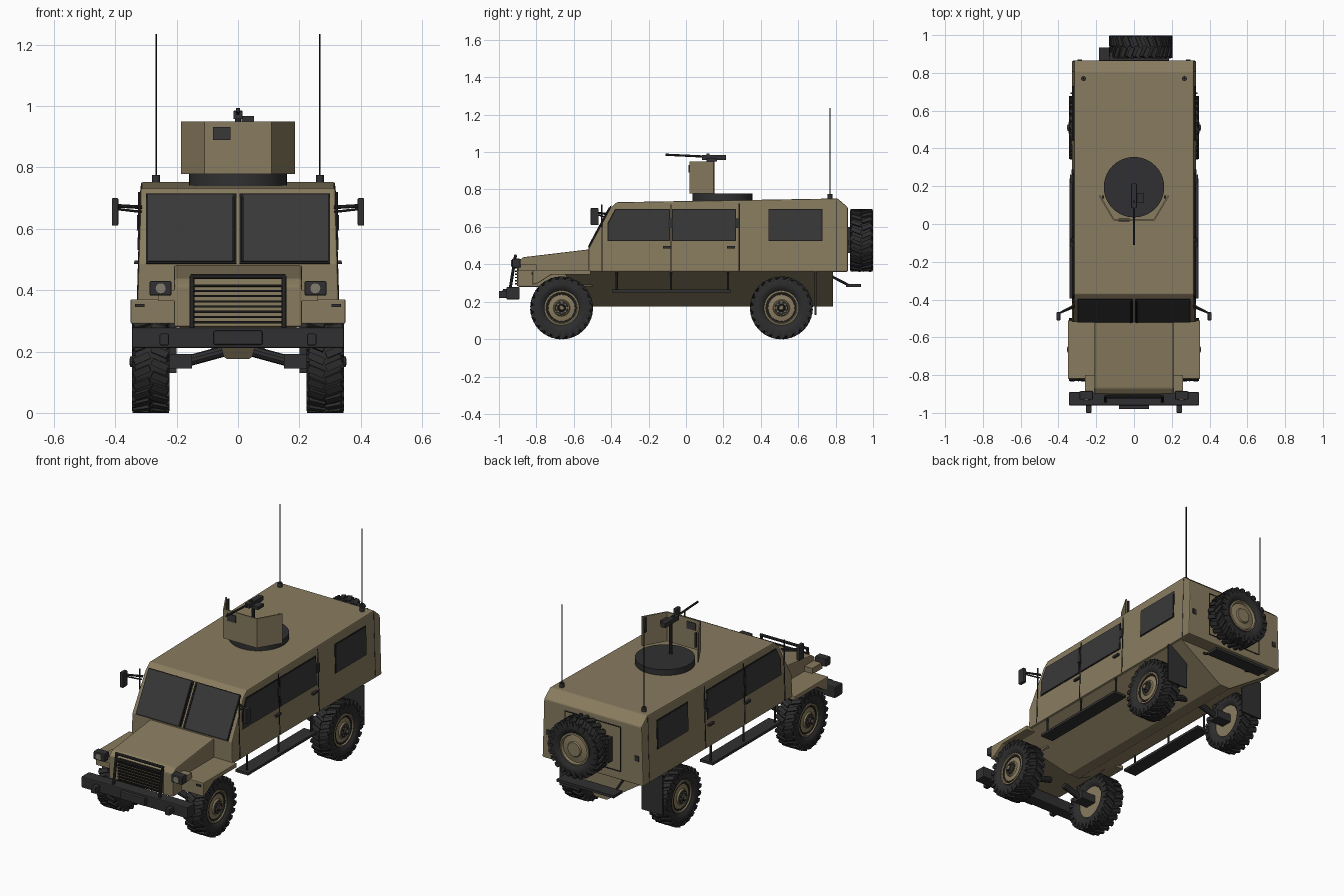
import bpy, bmesh, math
from mathutils import Vector, Matrix

if "Cube" in bpy.data.objects:
    bpy.data.objects.remove(bpy.data.objects["Cube"])


def material(name, r, g, b):
    m = bpy.data.materials.new(name)
    m.use_nodes = True
    m.diffuse_color = (r, g, b, 1)
    node = m.node_tree.nodes["Principled BSDF"]
    node.inputs["Base Color"].default_value = (r, g, b, 1)
    node.inputs["Roughness"].default_value = 0.8
    return m


TAN = material("desert tan", 0.25, 0.2, 0.115)
DARK = material("dark grey metal", 0.03, 0.03, 0.032)
RUBBER = material("tyre rubber", 0.026, 0.026, 0.027)
GLASS = material("tinted glass", 0.04, 0.04, 0.041)
BLACK = material("black trim", 0.01, 0.01, 0.01)
LENS = material("lamp lens", 0.22, 0.2, 0.16)


def finish(name, bm, mat, bevel=0, smooth=False):
    bmesh.ops.recalc_face_normals(bm, faces=bm.faces)
    me = bpy.data.meshes.new(name)
    bm.to_mesh(me)
    bm.free()
    me.materials.append(mat)
    ob = bpy.data.objects.new(name, me)
    bpy.context.collection.objects.link(ob)
    if bevel:
        mod = ob.modifiers.new("soft edges", "BEVEL")
        mod.width, mod.segments = bevel, 2
    if smooth:
        bpy.ops.object.select_all(action="DESELECT")
        ob.select_set(True)
        bpy.context.view_layer.objects.active = ob
        bpy.ops.object.shade_smooth_by_angle(angle=math.radians(35))
    return ob


def add_box(bm, size, matrix):
    bmesh.ops.create_cube(bm, size=1, matrix=matrix @ Matrix.Diagonal((*size, 1)))


def box(name, x, y, z, mat, bevel=0):
    """Box from (low, high) pairs."""
    bm = bmesh.new()
    mid = Vector([(a + b) / 2 for a, b in (x, y, z)])
    add_box(bm, [abs(b - a) for a, b in (x, y, z)], Matrix.Translation(mid))
    return finish(name, bm, mat, bevel)


def prism(name, poly, left, right, mat, bevel=0):
    """Extrude a (y, z) outline across x; left and right give x for each z."""
    bm = bmesh.new()
    a = [bm.verts.new((left(z), y, z)) for y, z in poly]
    b = [bm.verts.new((right(z), y, z)) for y, z in poly]
    bm.faces.new(a)
    bm.faces.new(b)
    for i in range(len(a)):
        j = i - 1
        bm.faces.new((a[i], a[j], b[j], b[i]))
    return finish(name, bm, mat, bevel)


def slab(name, poly, x0, x1, mat, bevel=0):
    return prism(name, poly, lambda z: x0, lambda z: x1, mat, bevel)


def tube(name, p, q, r, mat, sides=10):
    p, q = Vector(p), Vector(q)
    bm = bmesh.new()
    turn = (q - p).to_track_quat("Z", "Y").to_matrix().to_4x4()
    bmesh.ops.create_cone(bm, cap_ends=True, segments=sides, radius1=r, radius2=r,
                          depth=(q - p).length, matrix=Matrix.Translation((p + q) / 2) @ turn)
    return finish(name, bm, mat, smooth=True)


def lathe(bm, profile, steps=40):
    """Spin (x, radius) points round the x axis."""
    vs = [bm.verts.new((x, 0, r)) for x, r in profile]
    es = [bm.edges.new(pair) for pair in zip(vs, vs[1:])]
    bmesh.ops.spin(bm, geom=vs + es, axis=(1, 0, 0), cent=(0, 0, 0), steps=steps, angle=math.tau)
    bmesh.ops.remove_doubles(bm, verts=bm.verts, dist=0.0004)


def side_x(z):
    return 0.328 - (z - 0.36) * 0.03


def panel(name, poly, depth, mat):
    """Thin plate lying on both cabin sides."""
    for s, label in ((1, "left_"), (-1, "right_")):
        prism(label + name, poly, lambda z: s * (side_x(z) - 0.004),
              lambda z: s * (side_x(z) + depth), mat)


def rect(y0, y1, z0, z1):
    return [(y0, z0), (y1, z0), (y1, z1), (y0, z1)]


# Armoured cabin, hood and V-shaped hull
prism("cabin", [(-0.52, 0.36), (0.865, 0.36), (0.865, 0.705), (0.81, 0.752), (-0.37, 0.732),
                (-0.405, 0.7), (-0.52, 0.485)], lambda z: -side_x(z), side_x, TAN, 0.006)
slab("hood", [(-0.9, 0.28), (-0.5, 0.28), (-0.5, 0.482), (-0.87, 0.438), (-0.9, 0.415)],
     -0.208, 0.208, TAN, 0.006)
prism("hull", [(-0.52, 0.175), (0.785, 0.175), (0.785, 0.362), (-0.66, 0.362)],
      lambda z: -0.035 - (z - 0.175) * 1.5, lambda z: 0.035 + (z - 0.175) * 1.5, TAN)

# Windscreen panes laid on the sloping front
low, high = Vector((-0.52, 0.485)), Vector((-0.405, 0.7))
out = Vector((low.y - high.y, high.x - low.x)).normalized()


def screen(name, t0, t1, x0, x1, height, mat):
    a, b = low.lerp(high, t0), low.lerp(high, t1)
    slab(name, [a, b, b + out * height, a + out * height], x0, x1, mat)


for s in (1, -1):
    screen("windscreen_frame", 0.0, 1.06, s * 0.005, s * 0.3, 0.003, BLACK)
    screen("windscreen_pane", 0.03, 1.04, s * 0.018, s * 0.294, 0.006, GLASS)
    screen("centre_wiper", 0.03, 1.0, s * 0.012, s * 0.02, 0.009, BLACK)

# Side windows, door seams, handles and hinges
front_window = [(-0.415, 0.53), (-0.09, 0.53), (-0.09, 0.69), (-0.375, 0.69), (-0.415, 0.615)]
for label, shape in (("front_window", front_window), ("middle_window", rect(-0.07, 0.262, 0.53, 0.69)),
                     ("rear_window", rect(0.445, 0.725, 0.53, 0.69))):
    cy = sum(p[0] for p in shape) / len(shape)
    panel(label + "_frame", [(y + math.copysign(0.005, y - cy), z + math.copysign(0.005, z - 0.6))
                             for y, z in shape], 0.002, BLACK)
    panel(label, shape, 0.005, GLASS)
for y, top in ((-0.45, 0.6), (-0.08, 0.72), (0.285, 0.725)):
    panel("door_seam", rect(y - 0.003, y + 0.003, 0.365, top), 0.002, BLACK)
panel("rear_seam", rect(0.805, 0.808, 0.365, 0.74), 0.001, BLACK)
for y in (-0.1, 0.24):
    panel("door_handle", rect(y - 0.022, y + 0.022, 0.485, 0.497), 0.014, DARK)
for y in (-0.085, 0.277):
    panel("door_hinge", rect(y - 0.012, y + 0.012, 0.595, 0.645), 0.009, DARK)

# Paired parts
for s, label in ((1, "left_"), (-1, "right_")):
    slab(label + "fender", [(-0.82, 0.29), (-0.82, 0.37), (-0.51, 0.37), (-0.51, 0.345),
                            (-0.72, 0.345), (-0.79, 0.3)], s * 0.2, s * 0.35, TAN, 0.004)
    box(label + "fender_marker", (s * 0.305, s * 0.335), (-0.826, -0.81), (0.345, 0.355), DARK)
    box(label + "headlamp", (s * 0.217, s * 0.288), (-0.93, -0.885), (0.382, 0.43), DARK, 0.005)
    box(label + "headlamp_bracket", (s * 0.19, s * 0.26), (-0.895, -0.8), (0.365, 0.4), TAN)
    tube(label + "headlamp_lens", (s * 0.252, -0.935, 0.406), (s * 0.252, -0.92, 0.406), 0.018, LENS, 20)
    tube(label + "guard_post", (s * 0.15, -0.94, 0.27), (s * 0.15, -0.912, 0.445), 0.008, DARK)
    box(label + "tow_hook", (s * 0.225, s * 0.255), (-1.0, -0.95), (0.22, 0.258), DARK, 0.004)
    # Running board and hangers
    box(label + "running_board", (s * 0.26, s * 0.342), (-0.395, 0.24), (0.25, 0.265), DARK)
    for y in (-0.37, -0.08, 0.225):
        tube(label + "board_hanger", (s * 0.318, y, 0.25), (s * 0.318, y, 0.38), 0.006, DARK)
    box(label + "mud_flap", (s * 0.2, s * 0.335), (0.688, 0.697), (0.13, 0.362), DARK)
    # Mirrors
    tube(label + "mirror_arm", (s * 0.315, -0.43, 0.67), (s * 0.4, -0.475, 0.675), 0.006, DARK)
    tube(label + "mirror_brace", (s * 0.315, -0.44, 0.655), (s * 0.4, -0.475, 0.665), 0.004, DARK)
    tube(label + "mirror_post", (s * 0.322, -0.45, 0.6), (s * 0.322, -0.45, 0.72), 0.004, DARK)
    box(label + "mirror", (s * 0.39, s * 0.411), (-0.51, -0.467), (0.61, 0.7), DARK, 0.004)
    # Antennas
    tube(label + "antenna_base", (s * 0.267, 0.77, 0.74), (s * 0.267, 0.77, 0.775), 0.013, DARK, 14)
    tube(label + "antenna", (s * 0.267, 0.77, 0.77), (s * 0.267, 0.77, 1.235), 0.003, BLACK, 6)
    box(label + "rear_lamp", (s * 0.275, s * 0.3), (0.86, 0.87), (0.5, 0.53), DARK)
    for y in (-0.665, 0.51):
        box(label + "axle_housing", (s * 0.15, s * 0.25), (y - 0.035, y + 0.035), (0.145, 0.192), DARK)
        tube(label + "axle", (s * 0.05, y, 0.2), (s * 0.16, y, 0.17), 0.018, DARK)

# Grille, guard and front bumper
box("grille_backing", (-0.145, 0.145), (-0.904, -0.89), (0.285, 0.415), TAN)
for i in range(8):
    z = 0.292 + i * 0.017
    box("grille_slat", (-0.142, 0.142), (-0.915, -0.9), (z, z + 0.007), BLACK)
tube("guard_top", (-0.155, -0.912, 0.445), (0.155, -0.912, 0.445), 0.008, DARK)
tube("guard_middle", (-0.15, -0.92, 0.415), (0.15, -0.92, 0.415), 0.004, DARK)
box("front_bumper", (-0.345, 0.345), (-0.96, -0.89), (0.212, 0.278), DARK, 0.005)
box("bumper_plate", (-0.08, 0.08), (-0.98, -0.95), (0.222, 0.268), DARK, 0.005)

# Rear door, step and spare mount
for x in (-0.18, 0.18):
    box("rear_door_seam", (x - 0.003, x + 0.003), (0.86, 0.867), (0.41, 0.67), BLACK)
for z in (0.41, 0.67):
    box("rear_door_seam", (-0.18, 0.18), (0.86, 0.867), (z - 0.003, z + 0.003), BLACK)
box("spare_mount", (-0.13, 0.13), (0.86, 0.91), (0.46, 0.6), DARK)
box("rear_step", (-0.185, 0.185), (0.855, 0.935), (0.28, 0.295), DARK)
for x in (-0.15, 0.15):
    tube("step_bracket", (x, 0.77, 0.34), (x, 0.87, 0.288), 0.007, DARK)

# Wheel parts: chunky tyre, rim, dark ring and hub
bm = bmesh.new()
lathe(bm, [(0.035, 0.088), (0.054, 0.105), (0.06, 0.13), (0.052, 0.153), (0.04, 0.158),
           (-0.04, 0.158), (-0.052, 0.153), (-0.06, 0.13), (-0.054, 0.105), (-0.035, 0.088), (0.035, 0.088)])
for i in range(24):
    for s in (1, -1):
        angle = math.tau * (i + 0.25 * s) / 24
        spin = Matrix.Rotation(angle, 4, "X")
        add_box(bm, (0.056, 0.023, 0.016),
                spin @ Matrix.Translation((s * 0.029, 0, 0.159)) @ Matrix.Rotation(s * 0.4, 4, "Z"))
        add_box(bm, (0.012, 0.02, 0.03), spin @ Matrix.Translation((s * 0.055, 0, 0.145)))
tyre = finish("tyre", bm, RUBBER, smooth=True)


def turned(name, profile, mat):
    bm = bmesh.new()
    lathe(bm, profile, 32)
    return finish(name, bm, mat, smooth=True)


rim = turned("rim", [(-0.04, 0), (-0.04, 0.093), (0.048, 0.093), (0.05, 0.084), (0.038, 0.078),
                     (0.044, 0.045), (0.052, 0.04), (0.052, 0)], TAN)
ring = turned("rim_ring", [(0.036, 0.08), (0.045, 0.078), (0.045, 0.072), (0.036, 0.07)], DARK)
hub = turned("hub", [(0.05, 0.036), (0.057, 0.034), (0.057, 0.02), (0.068, 0.016), (0.068, 0)], DARK)
cap = turned("hub_cap", [(0.068, 0.011), (0.07, 0.01), (0.07, 0)], TAN)
bm = bmesh.new()
for i in range(8):
    add_box(bm, (0.006, 0.007, 0.007), Matrix.Rotation(math.tau * i / 8, 4, "X")
            @ Matrix.Translation((0.059, 0, 0.027)))
bolts = finish("wheel_bolts", bm, TAN)

places = [("front_left", (0.284, -0.665, 0.167), 0), ("front_right", (-0.284, -0.665, 0.167), math.pi),
          ("rear_left", (0.284, 0.51, 0.167), 0), ("rear_right", (-0.284, 0.51, 0.167), math.pi),
          ("spare", (0.036, 0.938, 0.528), math.pi / 2)]
for part in (tyre, rim, ring, hub, cap, bolts):
    base = part.name
    for i, (label, loc, turn) in enumerate(places):
        if label == "spare" and part not in (tyre, rim):
            continue
        ob = part if i == 0 else part.copy()
        if i:
            bpy.context.collection.objects.link(ob)
        ob.name = label + "_" + base
        ob.location, ob.rotation_euler = loc, (0, 0, turn)

# Roof hatch and gun shield
tube("hatch_ring", (0, 0.195, 0.735), (0, 0.195, 0.778), 0.16, DARK, 40)
plan = [(-0.182, 0.15), (-0.107, 0.022), (0.107, 0.022), (0.182, 0.15)]
bm = bmesh.new()
for p, q in zip(plan, plan[1:]):
    bm.faces.new([bm.verts.new((*c, z)) for c, z in ((p, 0.778), (q, 0.778), (q, 0.95), (p, 0.95))])
bmesh.ops.remove_doubles(bm, verts=bm.verts, dist=0.001)
shield = finish("gun_shield", bm, TAN)
shield.modifiers.new("plate", "SOLIDIFY").thickness = 0.008
shield.modifiers["plate"].offset = 0
box("shield_window", (-0.082, -0.025), (0.013, 0.03), (0.89, 0.932), GLASS)
for s in (1, -1):
    box("shield_bracket", (s * 0.16, s * 0.17), (0.135, 0.15), (0.86, 0.945), DARK)

# Roof gun
tube("gun_post", (0, 0.14, 0.77), (0, 0.14, 0.965), 0.01, DARK)
box("gun_receiver", (-0.015, 0.015), (0.085, 0.215), (0.957, 0.985), DARK, 0.003)
tube("gun_barrel", (0, -0.11, 0.986), (0, 0.1, 0.976), 0.006, DARK)
box("ammunition_box", (0.012, 0.052), (0.11, 0.165), (0.95, 0.968), DARK)
box("gun_sight", (-0.006, 0.006), (0.11, 0.125), (0.98, 0.993), DARK)
